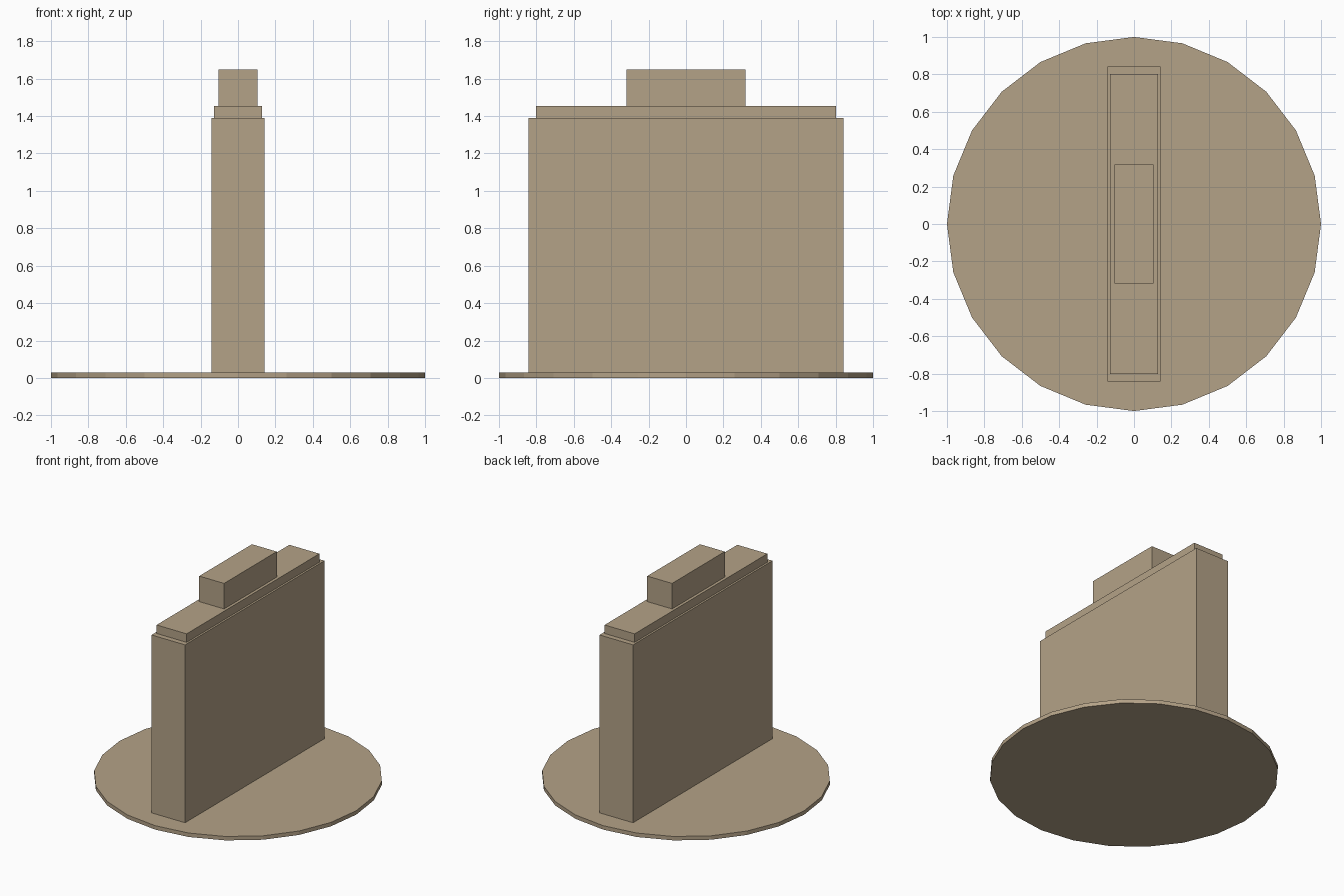
import bpy

if "Cube" in bpy.data.objects:
    bpy.data.objects.remove(bpy.data.objects["Cube"])

# Single stone colour
stone = bpy.data.materials.new("tan_stone")
stone.diffuse_color = (0.456, 0.361, 0.242, 1.0)
stone.use_nodes = True
stone.node_tree.nodes["Principled BSDF"].inputs["Base Color"].default_value = stone.diffuse_color


def finish(obj, name):
    obj.name = name
    obj.data.name = name
    obj.data.materials.append(stone)


def block(name, width, depth, z0, z1):
    """Centred box between two heights."""
    bpy.ops.mesh.primitive_cube_add(size=1, location=(0, 0, (z0 + z1) / 2))
    obj = bpy.context.object
    obj.scale = (width, depth, z1 - z0)
    bpy.ops.object.transform_apply(location=False, rotation=False, scale=True)
    finish(obj, name)


# Thin round base, 24 flat sides
bpy.ops.mesh.primitive_cylinder_add(vertices=24, radius=1, depth=0.03,
                                    location=(0, 0, 0.015))
finish(bpy.context.object, "round_base")

# Upright slab with stepped top
block("main_slab", 0.284, 1.684, 0.03, 1.39)
block("upper_step", 0.254, 1.604, 1.39, 1.455)
block("top_block", 0.21, 0.637, 1.455, 1.65)
